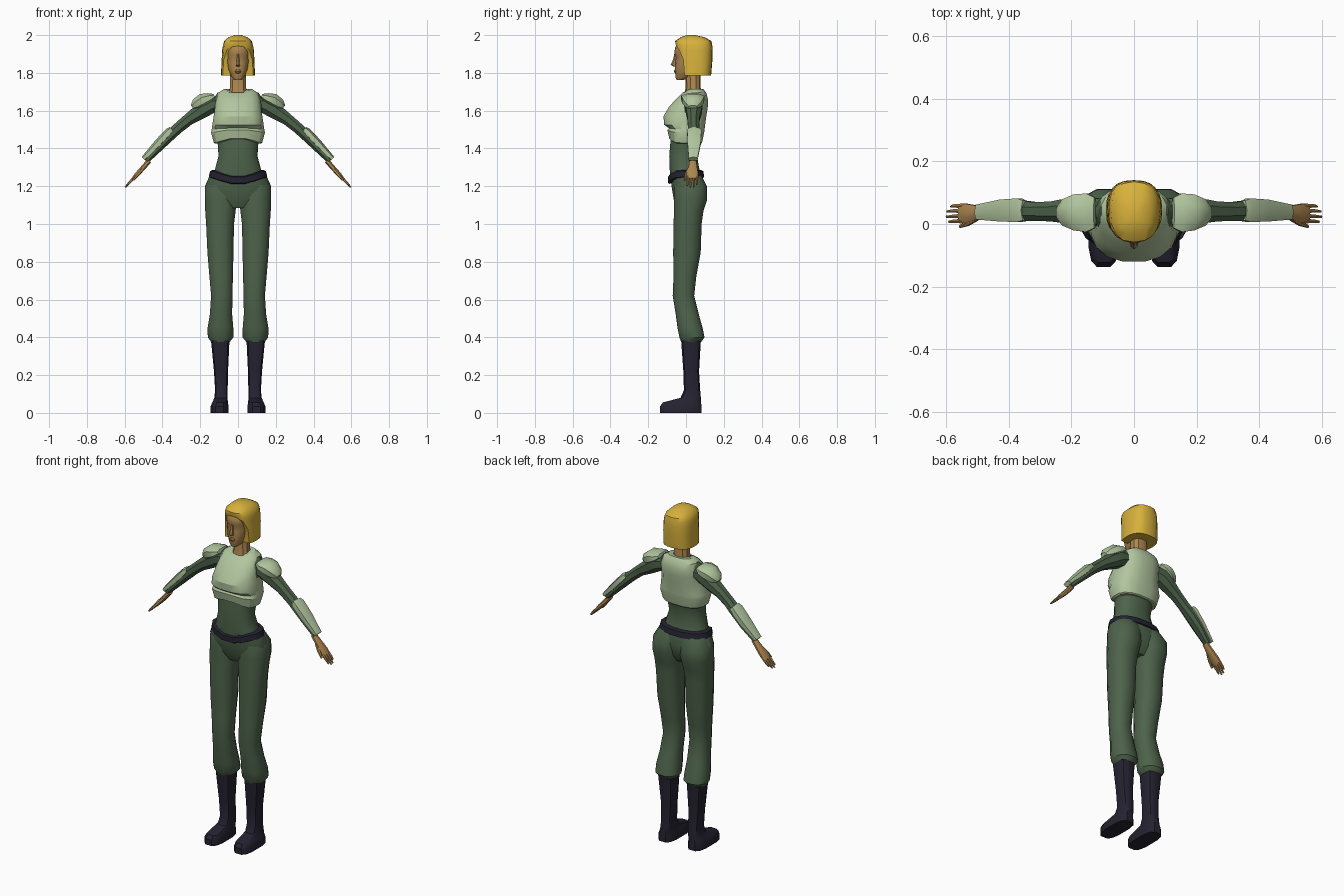
import bpy, bmesh, math
from mathutils import Vector


def material(name, rgb):
    m = bpy.data.materials.new(name)
    m.diffuse_color = (*rgb, 1)
    return m


DARK_GREEN = material("dark green cloth", (0.075, 0.125, 0.07))
LIGHT_GREEN = material("pale green armour", (0.44, 0.56, 0.34))
SKIN = material("skin", (0.42, 0.24, 0.08))
HAIR = material("blonde hair", (0.68, 0.44, 0.045))
BLACK = material("dark navy leather", (0.018, 0.016, 0.03))


def build(name, rows, mat, mirror=False, angle=35):
    """Skin closed rows of points and cap both ends."""
    bm = bmesh.new()
    rings = [[bm.verts.new(p) for p in row] for row in rows]
    n = len(rings[0])
    for a, b in zip(rings, rings[1:]):
        for j in range(n):
            k = (j + 1) % n
            bm.faces.new((a[j], a[k], b[k], b[j]))
    bm.faces.new(rings[0][::-1])
    bm.faces.new(rings[-1])
    bmesh.ops.remove_doubles(bm, verts=bm.verts, dist=0.0002)
    bmesh.ops.recalc_face_normals(bm, faces=bm.faces)
    me = bpy.data.meshes.new(name)
    bm.to_mesh(me)
    bm.free()
    ob = bpy.data.objects.new(name, me)
    bpy.context.collection.objects.link(ob)
    me.materials.append(mat)
    bpy.ops.object.select_all(action='DESELECT')
    ob.select_set(True)
    bpy.context.view_layer.objects.active = ob
    bpy.ops.object.shade_smooth_by_angle(angle=math.radians(angle))
    if mirror:
        ob.modifiers.new("mirror", 'MIRROR').use_mirror_merge = False
    return ob


def power(v, p):
    return math.copysign(abs(v) ** (2 / p), v)


def loft(name, rings, mat, n=12, p=2.3, mirror=False, angle=35):
    """Upright part; each ring is z, centre x, half width, front y, back y, front lift."""
    rows = []
    for z, cx, rx, yf, yb, *lift in rings:
        row = []
        for j in range(n):
            a = 2 * math.pi * (j + 0.5) / n
            c, s = math.cos(a), math.sin(a)
            up = lift[0] * max(0, -s) ** 4 if lift else 0
            row.append((cx + rx * power(c, p),
                        (yf + yb) / 2 + (yb - yf) / 2 * power(s, p), z + up))
        rows.append(row)
    return build(name, rows, mat, mirror, angle)


def sweep(name, path, mat, n=8, p=2.2):
    """Mirrored limb part; each stop is x, y, z, half thickness, half depth."""
    rows = []
    for i, (x, y, z, rn, ry) in enumerate(path):
        a, b = path[max(i - 1, 0)], path[min(i + 1, len(path) - 1)]
        d = Vector((b[0] - a[0], 0, b[2] - a[2])).normalized()
        normal = Vector((-d.z, 0, d.x))
        rows.append([Vector((x, y, z)) + normal * rn * power(math.sin(t), p)
                     + Vector((0, ry * power(math.cos(t), p), 0))
                     for t in (2 * math.pi * (j + 0.5) / n for j in range(n))])
    return build(name, rows, mat, True)


# Boots with flat soles and square toes
loft("boot", [(0, .097, .049, -.14, .085), (.035, .097, .049, -.14, .085),
              (.055, .095, .042, -.125, .082), (.08, .09, .036, -.03, .08),
              (.12, .088, .034, -.012, .076), (.22, .09, .038, -.015, .07),
              (.385, .094, .05, -.027, .08)], BLACK, p=3.2, mirror=True)

# Trousers: one leg mirrored, and a pelvis joining them
loft("trouser_leg", [(.375, .093, .05, -.027, .082), (.40, .092, .07, -.037, .1),
                     (.45, .093, .07, -.047, .09), (.52, .09, .061, -.056, .07),
                     (.62, .086, .058, -.072, .045), (.72, .089, .064, -.068, .056),
                     (.85, .093, .071, -.07, .08), (1.0, .095, .076, -.068, .085),
                     (1.07, .093, .083, -.066, .095), (1.13, .091, .087, -.066, .115),
                     (1.2, .088, .09, -.065, .113), (1.255, .07, .078, -.055, .085)],
     DARK_GREEN, mirror=True)
loft("pelvis", [(1.085, 0, .08, -.045, .06), (1.13, 0, .155, -.066, .09),
                (1.2, 0, .178, -.078, .1), (1.27, 0, .147, -.086, .087)],
     DARK_GREEN, n=16)

# Torso
loft("torso", [(1.23, 0, .142, -.085, .085), (1.3, 0, .121, -.088, .07),
               (1.36, 0, .105, -.09, .06), (1.42, 0, .109, -.085, .072),
               (1.5, 0, .128, -.08, .09), (1.6, 0, .128, -.07, .1),
               (1.66, 0, .135, -.03, .1), (1.695, 0, .11, 0, .085)],
     DARK_GREEN, n=16)

# Belt dipping at the front
loft("belt", [(1.243, 0, .15, -.088, .088, -.033), (1.248, 0, .158, -.098, .098, -.033),
              (1.28, 0, .15, -.098, .093, -.033), (1.285, 0, .138, -.085, .083, -.033)],
     BLACK, n=16)

# Chest armour: waist band stepping up to the breastplate
loft("chest_armour", [(1.425, 0, .122, -.08, .08, .025), (1.43, 0, .13, -.09, .086, .025),
                      (1.485, 0, .145, -.1, .098, .015), (1.503, 0, .141, -.092, .1, .005),
                      (1.525, 0, .138, -.117, .103), (1.57, 0, .131, -.121, .109),
                      (1.62, 0, .123, -.092, .117), (1.66, 0, .119, -.055, .118),
                      (1.695, 0, .105, -.02, .108), (1.715, 0, .075, .0, .092, -.02)],
     LIGHT_GREEN, n=16, p=2.6, angle=30)

# Arms
sweep("arm", [(.08, .04, 1.645, .035, .04), (.15, .04, 1.628, .05, .05),
              (.2, .042, 1.595, .044, .044), (.26, .04, 1.555, .034, .034),
              (.315, .04, 1.51, .031, .032), (.36, .042, 1.468, .03, .036),
              (.42, .042, 1.405, .024, .034), (.485, .037, 1.335, .016, .022)], DARK_GREEN)
sweep("shoulder_plate", [(.125, .036, 1.678, .012, .052), (.15, .036, 1.668, .028, .066),
                         (.185, .037, 1.655, .04, .062), (.222, .037, 1.632, .034, .045),
                         (.242, .036, 1.618, .014, .022)], LIGHT_GREEN)
sweep("forearm_guard", [(.35, .043, 1.502, .016, .036), (.365, .044, 1.488, .022, .043),
                        (.42, .043, 1.428, .023, .04), (.5, .038, 1.345, .014, .027)],
      LIGHT_GREEN, n=6)

# Hands
sweep("palm", [(.47, .036, 1.335, .014, .019), (.5, .036, 1.3, .014, .024),
               (.535, .034, 1.262, .013, .033), (.556, .034, 1.238, .009, .032)], SKIN)
for i, (y, tip) in enumerate([(.058, .584), (.042, .596), (.025, .598), (.009, .59)]):
    sweep(f"finger_{i + 1}", [(.545, y, 1.25, .008, .008),
                              (.572, y, 1.222, .007, .0065),
                              (tip, y - .002, 1.792 - tip, .004, .004)], SKIN, n=6)
sweep("thumb", [(.5, .02, 1.296, .009, .01), (.53, .002, 1.262, .009, .009),
                (.555, -.008, 1.232, .005, .005)], SKIN, n=6)

# Neck and head
loft("neck", [(1.68, 0, .056, -.012, .085), (1.72, 0, .045, -.002, .078),
              (1.82, 0, .043, -.005, .078)], SKIN, n=10)
loft("head", [(1.763, 0, .02, -.05, -.012), (1.778, 0, .034, -.056, .03),
              (1.815, 0, .05, -.058, .06), (1.855, 0, .059, -.058, .085),
              (1.885, 0, .062, -.054, .1), (1.9, 0, .063, -.062, .1),
              (1.935, 0, .061, -.058, .1), (1.965, 0, .045, -.035, .08)], SKIN, n=14)
loft("nose", [(1.833, 0, .009, -.064, -.04), (1.843, 0, .013, -.081, -.04),
              (1.87, 0, .008, -.069, -.04), (1.9, 0, .006, -.062, -.04)], SKIN, n=6)
loft("lips", [(1.798, 0, .012, -.058, -.04), (1.807, 0, .018, -.066, -.04),
              (1.818, 0, .011, -.062, -.04)], SKIN, n=8)

# Bobbed hair: rows open around the face and close over the forehead
rows = []
for z, rx, yf, yb, start in [(1.787, .09, -.045, .133, -30), (1.87, .087, -.05, .14, -33),
                             (1.92, .084, -.054, .14, -50), (1.945, .081, -.058, .139, -70),
                             (1.968, .073, -.058, .135, -90), (1.988, .052, -.03, .1, -90),
                             (2.0, .018, .005, .05, -90)]:
    row = []
    for j in range(17):
        a = math.radians(start + (180 - 2 * start) * j / 16)
        row.append((rx * power(math.cos(a), 2.6),
                    (yf + yb) / 2 + (yb - yf) / 2 * power(math.sin(a), 2.6), z))
    rows.append(row)
build("hair", rows, HAIR)
